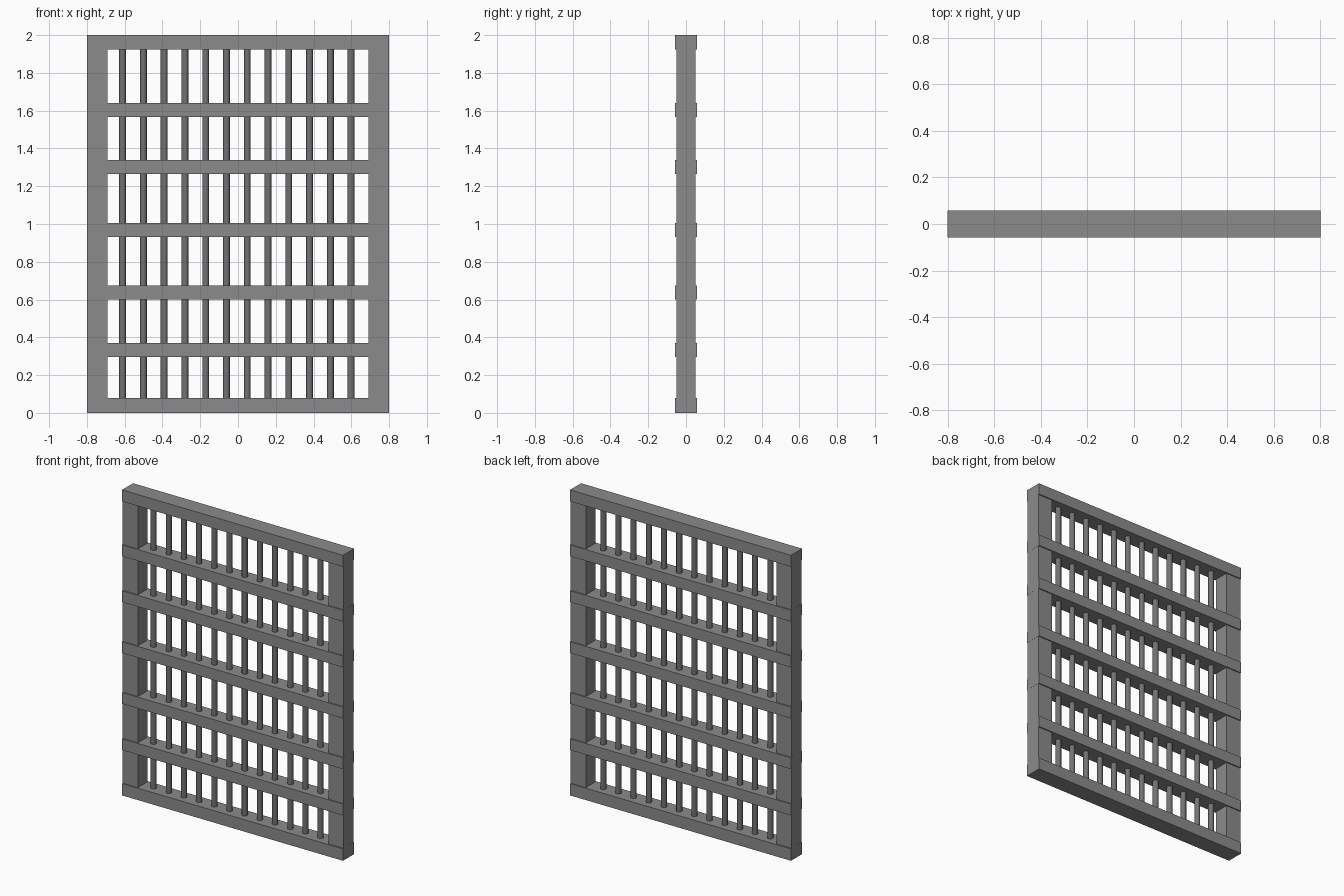
import bpy

if "Cube" in bpy.data.objects:
    bpy.data.objects.remove(bpy.data.objects["Cube"])

def material(name, v):
    m = bpy.data.materials.new(name)
    m.diffuse_color = (v, v, v, 1)
    m.use_nodes = True
    m.node_tree.nodes["Principled BSDF"].inputs["Base Color"].default_value = m.diffuse_color
    return m

frame_mat = material("frame_grey", 0.26)
bar_mat = material("bar_dark_grey", 0.17)

def box(name, lo, hi):
    bpy.ops.mesh.primitive_cube_add(size=1, location=[(a + b) / 2 for a, b in zip(lo, hi)])
    ob = bpy.context.object
    ob.name = name
    ob.scale = [b - a for a, b in zip(lo, hi)]
    bpy.ops.object.transform_apply(location=False, rotation=False, scale=True)
    ob.data.materials.append(frame_mat)
    return ob

# Side posts
for side, x in (("left", -0.745), ("right", 0.745)):
    box(side + "_post", (x - 0.055, -0.05, 0.001), (x + 0.055, 0.05, 1.999))

# Horizontal rails, slightly thicker than the posts
rails = [(0, 0.078), (0.297, 0.371), (0.6, 0.674), (0.932, 1.006),
         (1.266, 1.34), (1.566, 1.64), (1.925, 2.0)]
for i, (z0, z1) in enumerate(rails):
    box(f"rail_{i + 1}", (-0.8003, -0.057, z0), (0.8003, 0.057, z1))

# Round vertical bars
for i in range(12):
    bpy.ops.mesh.primitive_cylinder_add(vertices=12, radius=0.018, depth=1.92,
                                        location=(-0.611 + 0.11 * i, 0, 1.0))
    bar = bpy.context.object
    bar.name = f"bar_{i + 1}"
    bar.data.materials.append(bar_mat)
    bpy.ops.object.shade_smooth_by_angle()
